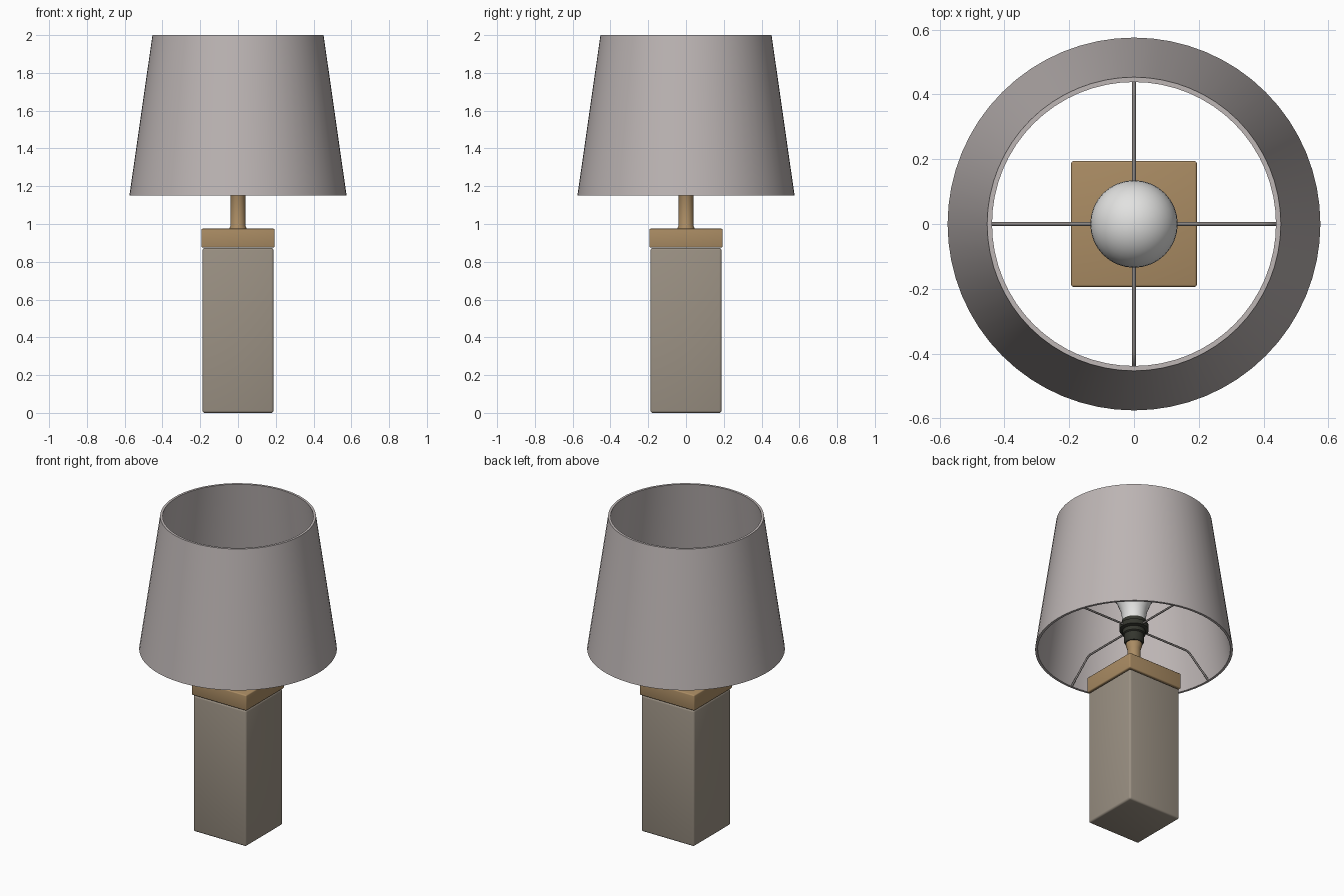
import bpy, bmesh, math
from mathutils import Matrix

cube = bpy.data.objects.get("Cube")
if cube:
    bpy.data.objects.remove(cube, do_unlink=True)


def material(name, rgb):
    m = bpy.data.materials.new(name)
    m.use_nodes = True
    m.diffuse_color = (*rgb, 1)
    m.node_tree.nodes["Principled BSDF"].inputs["Base Color"].default_value = (*rgb, 1)
    return m


fabric = material("warm grey fabric", (0.51, 0.465, 0.46))
stone = material("taupe stone", (0.33, 0.285, 0.23))
wood = material("tan wood", (0.40, 0.26, 0.125))
glass = material("white glass", (0.76, 0.76, 0.75))
dark = material("dark socket", (0.035, 0.037, 0.028))
metal = material("grey metal", (0.25, 0.23, 0.22))


def finish(name, bm, mat, angle=35):
    bmesh.ops.recalc_face_normals(bm, faces=bm.faces)
    mesh = bpy.data.meshes.new(name)
    bm.to_mesh(mesh)
    bm.free()
    mesh.materials.append(mat)
    ob = bpy.data.objects.new(name, mesh)
    bpy.context.collection.objects.link(ob)
    bpy.ops.object.select_all(action="DESELECT")
    ob.select_set(True)
    bpy.context.view_layer.objects.active = ob
    bpy.ops.object.shade_smooth_by_angle(angle=math.radians(angle))
    return ob


def lathe(name, profile, mat, segments=32, closed=False):
    """Spin a list of (radius, height) points around the z axis."""
    bm = bmesh.new()
    verts = [bm.verts.new((r, 0, z)) for r, z in profile]
    pairs = list(zip(verts, verts[1:]))
    if closed:
        pairs.append((verts[-1], verts[0]))
    edges = [bm.edges.new(p) for p in pairs]
    bmesh.ops.spin(bm, geom=verts + edges, cent=(0, 0, 0), axis=(0, 0, 1),
                   angle=math.tau, steps=segments)
    bmesh.ops.remove_doubles(bm, verts=bm.verts, dist=0.0001)
    return finish(name, bm, mat)


def block(name, half, z0, z1, bevel, mat):
    """Square block with softly rounded edges."""
    bm = bmesh.new()
    bmesh.ops.create_cube(bm, size=1, matrix=Matrix.Translation((0, 0, (z0 + z1) / 2))
                          @ Matrix.Diagonal((2 * half, 2 * half, z1 - z0, 1)))
    bmesh.ops.bevel(bm, geom=list(bm.edges), offset=bevel, segments=3,
                    profile=0.5, affect="EDGES")
    return finish(name, bm, mat)


# Base and cap
block("base_column", 0.188, 0, 0.873, 0.012, stone)
block("base_cap", 0.194, 0.875, 0.975, 0.007, wood)

# Stem with a small foot and a flared top
lathe("stem", [(0, 0.97), (0.045, 0.97), (0.045, 0.98), (0.039, 0.99), (0.039, 1.15),
               (0.046, 1.17), (0.046, 1.2), (0, 1.2)], wood)

# Bulb socket with stepped rings
lathe("socket", [(0, 1.19), (0.052, 1.19), (0.058, 1.2), (0.058, 1.245), (0.066, 1.25),
                 (0.066, 1.275), (0.086, 1.28), (0.086, 1.31), (0.07, 1.315),
                 (0.07, 1.34), (0, 1.34)], dark)

# Bulb: a neck swelling into a round globe
centre, radius = 1.56, 0.135
bulb = [(0, 1.335), (0.068, 1.335), (0.07, 1.37), (0.078, 1.41)]
bulb += [(radius * math.cos(a), centre + radius * math.sin(a))
         for a in (math.radians(d) for d in range(-40, 90, 10))]
lathe("bulb", bulb + [(0, centre + radius)], glass)

# Shade: a tapered wall with flat rims
lathe("shade", [(0.575, 1.15), (0.453, 2.0), (0.438, 2.0), (0.56, 1.15)],
      fabric, 64, closed=True)

# Four bent wire arms carrying the shade
path = [(0.07, 1.292), (0.395, 1.292), (0.415, 1.287), (0.43, 1.275), (0.562, 1.155)]
for i, side in enumerate(("left", "back", "right", "front")):
    curve = bpy.data.curves.new("arm_" + side, "CURVE")
    curve.dimensions = "3D"
    curve.bevel_depth = 0.006
    curve.bevel_resolution = 2
    curve.use_fill_caps = True
    spline = curve.splines.new("POLY")
    spline.points.add(len(path) - 1)
    for point, (r, z) in zip(spline.points, path):
        point.co = (r, 0, z, 1)
    curve.materials.append(metal)
    arm = bpy.data.objects.new("shade_arm_" + side, curve)
    arm.rotation_euler.z = i * math.pi / 2
    bpy.context.collection.objects.link(arm)
